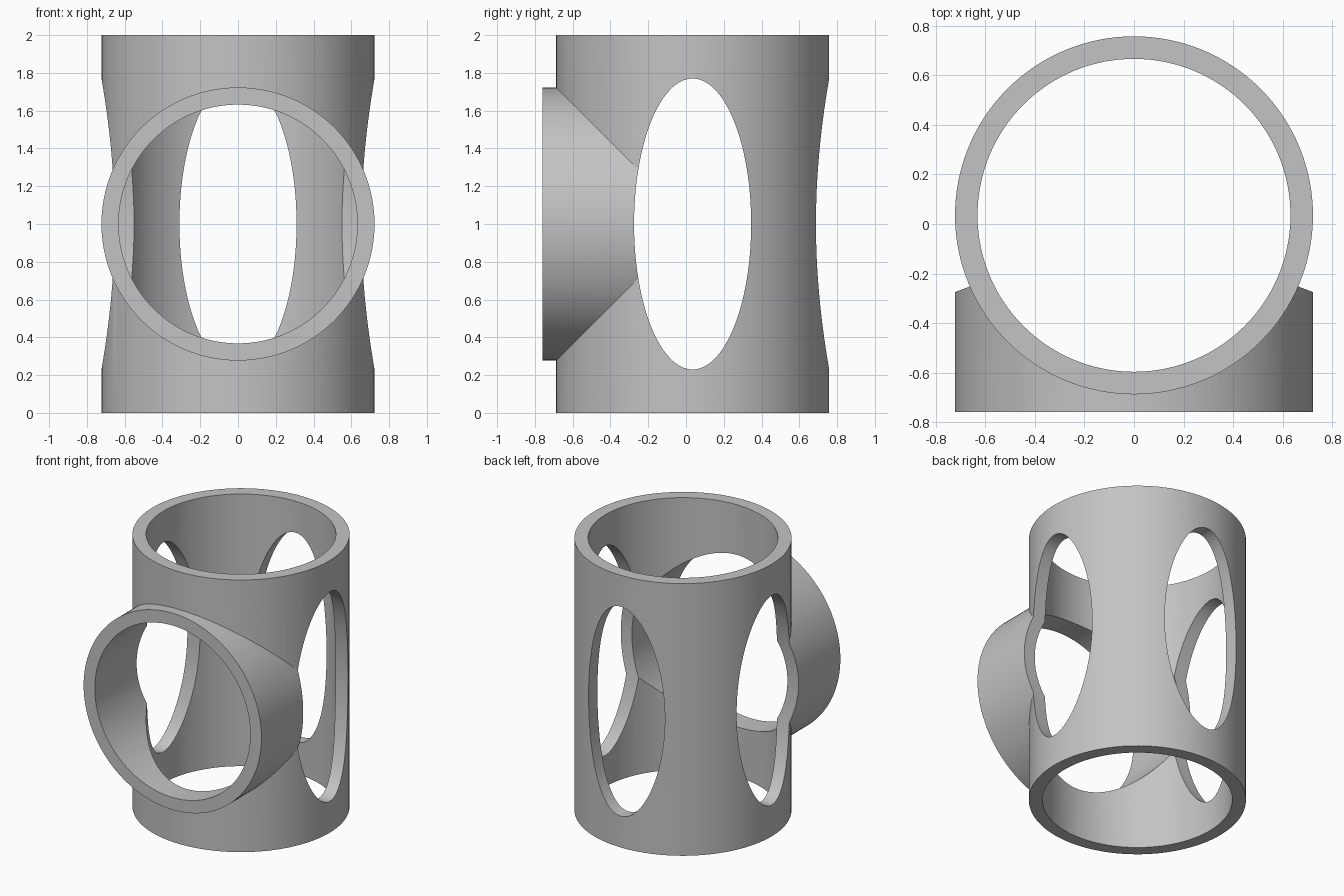
import bpy
import math
from mathutils import Matrix, Vector

OUTER, INNER = 0.723, 0.632      # shared pipe radii
AXIS_Y = 0.035                   # upright pipe axis
FRONT_Y, BRANCH_END = -0.76, -0.10
SLOT_W, SLOT_H = 0.31, 0.77      # half sizes of the oval windows
SIDES = 128

cube = bpy.data.objects.get("Cube")
if cube:
    bpy.data.objects.remove(cube, do_unlink=True)

grey = bpy.data.materials.new("plain_grey")
grey.use_nodes = True
colour = (0.55, 0.55, 0.55, 1)
grey.diffuse_color = colour
grey.node_tree.nodes["Principled BSDF"].inputs["Base Color"].default_value = colour


def rod(name, start, end, half_w, half_h):
    """Closed round or oval rod between two points; half_h is the upward half size."""
    start, end = Vector(start), Vector(end)
    along = end - start
    bpy.ops.mesh.primitive_cylinder_add(vertices=SIDES, radius=1, depth=along.length)
    ob = bpy.context.object
    ob.name = name
    turn = along.to_track_quat('Z', 'Y').to_matrix().to_4x4()
    ob.data.transform(Matrix.Translation((start + end) / 2) @ turn
                      @ Matrix.Diagonal((half_w, half_h, 1, 1)))
    ob.data.materials.append(grey)
    return ob


def combine(body, other, operation):
    """Apply a boolean, then discard the helper."""
    other.hide_render = True
    mod = body.modifiers.new(operation.lower(), 'BOOLEAN')
    mod.operation = operation
    mod.solver = 'EXACT'
    mod.object = other
    bpy.context.view_layer.objects.active = body
    bpy.ops.object.modifier_apply(modifier=mod.name)
    bpy.data.objects.remove(other, do_unlink=True)


# Upright pipe with a front branch of the same size
body = rod("pipe_tee", (0, AXIS_Y, 0), (0, AXIS_Y, 2), OUTER, OUTER)
branch = rod("branch", (0, FRONT_Y, 1), (0, BRANCH_END, 1), OUTER, OUTER)
combine(body, branch, 'UNION')

# Bores
combine(body, rod("main_bore", (0, AXIS_Y, -0.2), (0, AXIS_Y, 2.2), INNER, INNER), 'DIFFERENCE')
combine(body, rod("branch_bore", (0, FRONT_Y - 0.2, 1), (0, BRANCH_END, 1), INNER, INNER), 'DIFFERENCE')

# Oval windows through both sides and the back
combine(body, rod("side_window", (-1, AXIS_Y, 1), (1, AXIS_Y, 1), SLOT_W, SLOT_H), 'DIFFERENCE')
combine(body, rod("back_window", (0, AXIS_Y, 1), (0, 1, 1), SLOT_W, SLOT_H), 'DIFFERENCE')

# Smooth walls with crisp rims
bpy.ops.object.select_all(action='DESELECT')
body.select_set(True)
bpy.context.view_layer.objects.active = body
bpy.ops.object.shade_smooth_by_angle(angle=math.radians(30))
